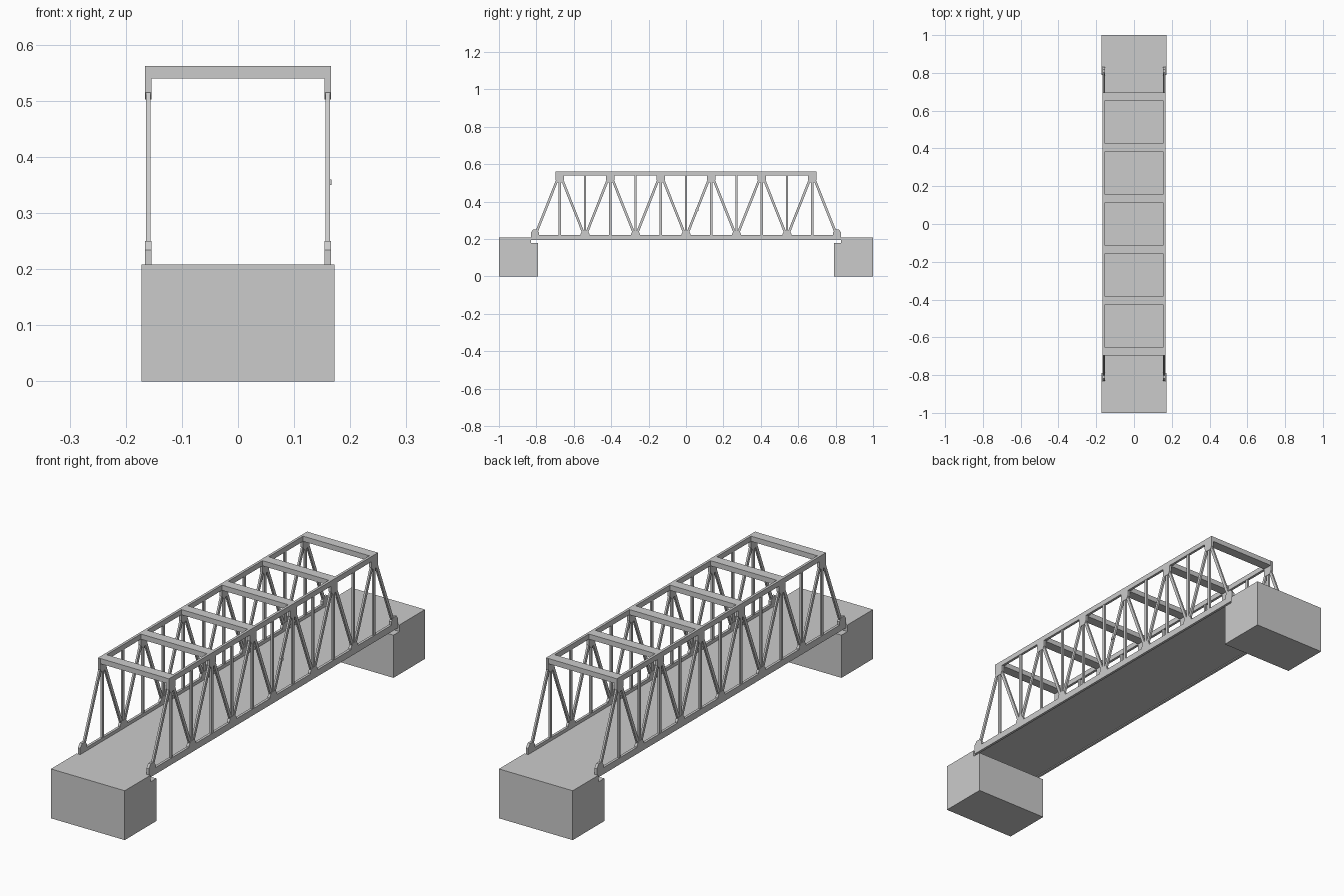
import bpy, math

if "Cube" in bpy.data.objects:
    bpy.data.objects.remove(bpy.data.objects["Cube"])


def prism(name, profile, x0, x1, mirror=True):
    """Extrude a (y, z) profile along x; optionally mirror to the other side."""
    n = len(profile)
    verts = [(x, y, z) for x in (x0, x1) for y, z in profile]
    faces = [tuple(range(n))[::-1], tuple(range(n, 2 * n))]
    faces += [(i, (i + 1) % n, n + (i + 1) % n, n + i) for i in range(n)]
    area = sum(profile[i][0] * profile[(i + 1) % n][1]
               - profile[(i + 1) % n][0] * profile[i][1] for i in range(n))
    if area < 0:
        faces = [f[::-1] for f in faces]
    me = bpy.data.meshes.new(name)
    me.from_pydata(verts, [], faces)
    ob = bpy.data.objects.new(name, me)
    bpy.context.collection.objects.link(ob)
    if mirror:
        ob.modifiers.new("both_sides", 'MIRROR').use_axis[0] = True
    return ob


def rect(y0, y1, z0, z1):
    return [(y0, z0), (y1, z0), (y1, z1), (y0, z1)]


def bar(name, a, b, width, x0=0.156, x1=0.164):
    """Flat strut between two (y, z) points."""
    dy, dz = b[0] - a[0], b[1] - a[1]
    l = math.hypot(dy, dz)
    ny, nz = -dz / l * width / 2, dy / l * width / 2
    prism(name, [(a[0] + ny, a[1] + nz), (a[0] - ny, a[1] - nz),
                 (b[0] - ny, b[1] - nz), (b[0] + ny, b[1] + nz)], x0, x1)


IN, OUT = 0.1545, 0.1655
ZB, ZT = 0.21, 0.55
bottom = [-0.81 + 0.27 * i for i in range(7)]
top = [-0.675 + 0.27 * i for i in range(6)]

# Abutments with a bearing step
for s, name in ((-1, "front_abutment"), (1, "back_abutment")):
    prism(name, [(s * 1.0, 0), (s * 0.79, 0), (s * 0.79, 0.18),
                 (s * 0.83, 0.18), (s * 0.83, 0.208), (s * 1.0, 0.208)],
          -0.172, 0.172, False)

# Deck and chords
prism("deck", rect(-0.83, 0.83, 0.198, 0.208), -0.156, 0.156, False)
prism("bottom_chord", rect(-0.83, 0.83, 0.194, 0.222), IN, OUT)
prism("top_chord", rect(-0.697, 0.697, 0.54, 0.562), IN, OUT)

# Overhead cross beams
for y in top:
    c = y * 1.0
    prism("cross_beam", rect(c - 0.021, c + 0.021, 0.54, 0.562), -0.156, 0.156, False)

# Verticals at every node
for y in top + bottom[1:-1]:
    bar("vertical", (y, ZB), (y, ZT), 0.012)

# Diagonals and end posts
for i, y in enumerate(top):
    bar("diagonal", (bottom[i], ZB), (y, ZT), 0.013)
    bar("diagonal", (bottom[i + 1], ZB), (y, ZT), 0.013)

# Gusset plates at the nodes
for y in top:
    prism("top_gusset", [(y - 0.022, 0.545), (y - 0.022, 0.516), (y - 0.014, 0.502),
                         (y + 0.014, 0.502), (y + 0.022, 0.516), (y + 0.022, 0.545)],
          IN, OUT)
for y in bottom[1:-1]:
    prism("bottom_gusset", [(y - 0.024, 0.2), (y + 0.024, 0.2), (y + 0.024, 0.228),
                            (y + 0.013, 0.244), (y - 0.013, 0.244), (y - 0.024, 0.228)],
          IN, OUT)
for s in (-1, 1):
    prism("end_gusset", [(s * 0.83, 0.194), (s * 0.83, 0.234), (s * 0.818, 0.25),
                         (s * 0.797, 0.25), (s * 0.786, 0.236), (s * 0.786, 0.194)],
          IN, OUT)

# Small plate on the right truss
prism("small_plate", rect(0.05, 0.066, 0.35, 0.36), 0.16, 0.167, False)
